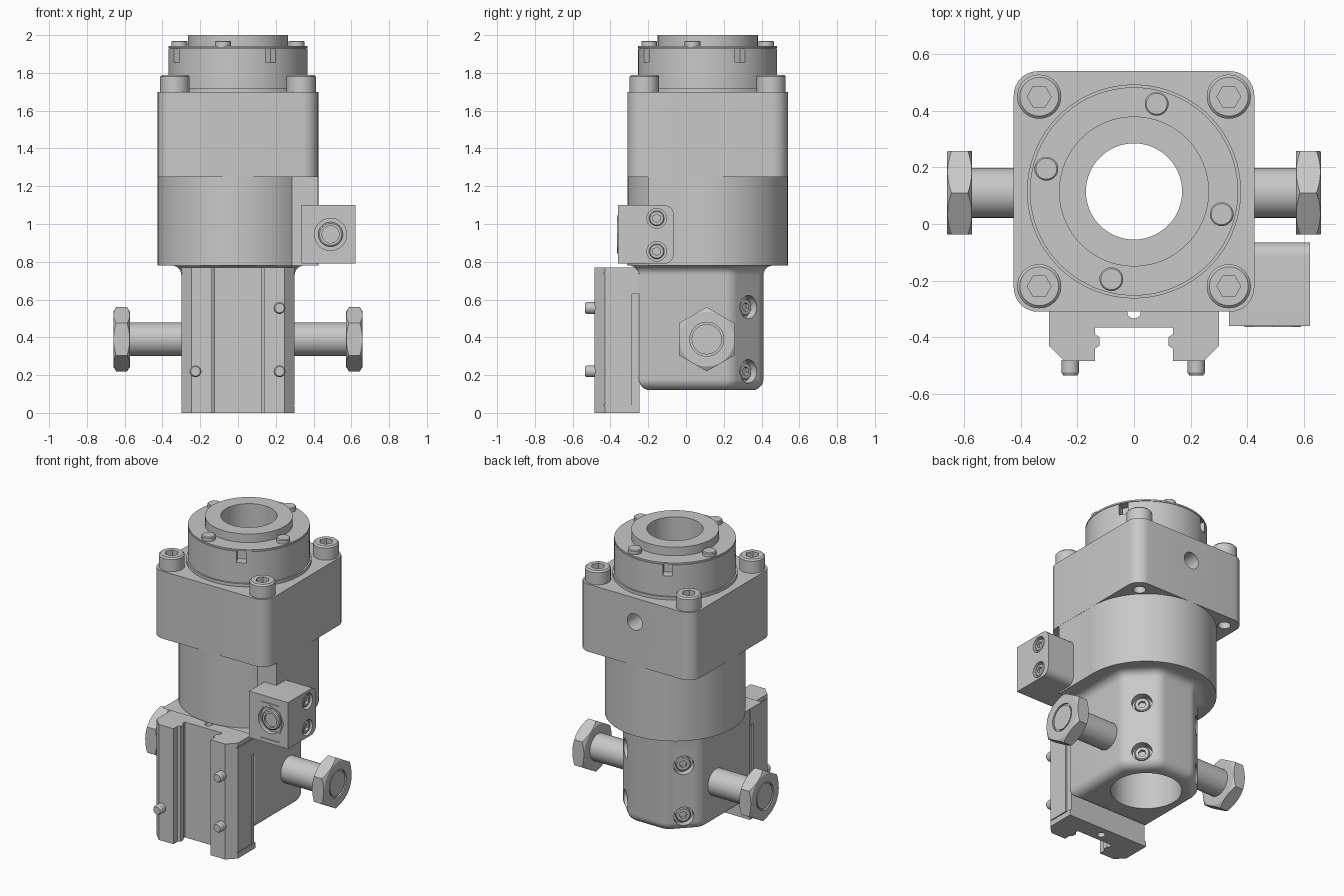
import bpy, bmesh, math
from mathutils import Vector, Matrix

if "Cube" in bpy.data.objects:
    bpy.data.objects.remove(bpy.data.objects["Cube"])

grey = bpy.data.materials.new("machined_grey")
grey.use_nodes = True
grey.diffuse_color = (0.58, 0.58, 0.58, 1)
grey.node_tree.nodes["Principled BSDF"].inputs["Base Color"].default_value = grey.diffuse_color

CY = 0.115                      # y of the main axis
UP, X, Y = Vector((0, 0, 1)), Vector((1, 0, 0)), Vector((0, 1, 0))


def loft(name, rings, at=(0, 0, 0), axis=UP):
    """Closed solid through rings of equal point count, local z turned to axis."""
    bm = bmesh.new()
    rows = [[bm.verts.new(p) for p in ring] for ring in rings]
    n = len(rows[0])
    for a, b in zip(rows, rows[1:]):
        for i in range(n):
            bm.faces.new((a[i], a[(i + 1) % n], b[(i + 1) % n], b[i]))
    bm.faces.new(rows[0])
    bm.faces.new(rows[-1])
    bmesh.ops.recalc_face_normals(bm, faces=bm.faces)
    turn = UP.rotation_difference(Vector(axis)).to_matrix().to_4x4()
    bm.transform(Matrix.Translation(at) @ turn)
    mesh = bpy.data.meshes.new(name)
    bm.to_mesh(mesh)
    bm.free()
    mesh.materials.append(grey)
    ob = bpy.data.objects.new(name, mesh)
    bpy.context.collection.objects.link(ob)
    return ob


def circle(r, z, n=64):
    return [(r * math.cos(2 * math.pi * i / n), r * math.sin(2 * math.pi * i / n), z) for i in range(n)]


def turned(name, profile, at, axis=UP, n=64):
    return loft(name, [circle(r, z, n) for r, z in profile], at, axis)


def rod(name, r, a, b, n=48):
    a, b = Vector(a), Vector(b)
    return turned(name, [(r, 0), (r, (b - a).length)], a, b - a, n)


def prism(name, pts, z0, z1):
    return loft(name, [[(x, y, z) for x, y in pts] for z in (z0, z1)])


def box(name, lo, hi):
    pts = [(lo[0], lo[1]), (hi[0], lo[1]), (hi[0], hi[1]), (lo[0], hi[1])]
    return prism(name, pts, lo[2], hi[2])


def rounded(corners, steps=8):
    """Outline from (x, y, radius) corners."""
    out, n = [], len(corners)
    for i, (x, y, r) in enumerate(corners):
        p = Vector((x, y, 0))
        if r == 0:
            out.append((x, y))
            continue
        u = (Vector((*corners[i - 1][:2], 0)) - p).normalized()
        v = (Vector((*corners[(i + 1) % n][:2], 0)) - p).normalized()
        half_angle = u.angle(v) / 2
        c = p + (u + v).normalized() * (r / math.sin(half_angle))
        d = r / math.tan(half_angle)
        a, b = (p + u * d - c).normalized(), (p + v * d - c).normalized()
        for k in range(steps + 1):
            q = c + a.slerp(b, k / steps) * r
            out.append((q.x, q.y))
    return out


def combine(ob, others, op='DIFFERENCE'):
    for other in others:
        m = ob.modifiers.new("bool", 'BOOLEAN')
        m.operation, m.object, m.solver = op, other, 'EXACT'
        bpy.context.view_layer.objects.active = ob
        bpy.ops.object.modifier_apply(modifier=m.name)
        bpy.data.objects.remove(other)
    return ob


def cap_screw(name, at, axis, r, h, socket):
    """Cylinder-head screw with a hexagonal socket; at is the seat of the head."""
    axis, at = Vector(axis).normalized(), Vector(at)
    e = r * 0.12
    head = turned(name, [(r, 0), (r, h - e), (r - e, h)], at, axis, 40)
    return combine(head, [rod("socket", socket, at + axis * h * 0.45, at + axis * h * 1.3, 6)])


# Lower body: chamfered back, rounded bottom, flared top
half = [(0.3, -0.25, 0.01), (0.3, 0.245, 0.09), (0.135, 0.41, 0.09)]
outline = rounded(half + [(-x, y, r) for x, y, r in reversed(half)])
arc = [i * math.pi / 12 for i in range(7)]
levels = [(-0.06 * (1 - math.sin(t)), 0.18 - 0.06 * math.cos(t)) for t in arc]
levels += [(0.05 * (1 - math.cos(t)), 0.73 + 0.05 * math.sin(t)) for t in arc]
body = loft("lower_body", [[(x * (1 + o / 0.3), 0.08 + (y - 0.08) * (1 + o / 0.33), z)
                            for x, y in outline] for o, z in levels])
combine(body, [turned("bore", [(0.215, 0), (0.215, 0.6), (0.17, 0.6), (0.17, 0.9)], (0, CY, 0.1))])

# Recessed screws on the two back chamfers
for s in (-1, 1):
    out = Vector((s, 1, 0)).normalized()
    for z in (0.22, 0.56):
        hub = Vector((0, CY, z))
        combine(body, [rod("counterbore", 0.062, hub + out * 0.255, hub + out * 0.5)])
        cap_screw("chamfer_screw", hub + out * 0.25, out, 0.046, 0.035, 0.024)

# Middle barrel with a flat pad for the connector
barrel = turned("barrel", [(0.425, 0.78), (0.425, 1.25)], (0, CY, 0), n=96)
pad = box("pad", (0.05, -0.2, 0.78), (0.424, CY, 1.25))
combine(barrel, [pad], 'UNION')
combine(barrel, [rod("bore", 0.17, (0, CY, 0.7), (0, CY, 1.3), 64)])

# Square head block
w = 0.425
block = prism("head_block", rounded([(sx * w, CY + sy * w, 0.085)
              for sx, sy in ((1, 1), (-1, 1), (-1, -1), (1, -1))]), 1.25, 1.7)
cuts = [rod("bore", 0.17, (0, CY, 1.2), (0, CY, 1.8), 64),
        rod("port", 0.055, (0, 0.4, 1.54), (0, 0.7, 1.54))]
for sx in (-1, 1):
    for sy in (-1, 1):
        x, y = sx * 0.335, CY + sy * 0.335
        cuts.append(rod("screw_hole", 0.038, (x, y, 1.2), (x, y, 1.5)))
        cap_screw("head_screw", (x, y, 1.7), UP, 0.078, 0.09, 0.042)
combine(block, cuts)

# Turret ring, lid and raised collar
turret = turned("turret", [(0.378, 1.7), (0.378, 1.72), (0.368, 1.72), (0.368, 1.93), (0.36, 1.93),
                           (0.36, 1.933), (0.368, 1.933), (0.368, 1.943), (0.265, 1.943),
                           (0.265, 2.0)], (0, CY, 0), n=96)
cuts = [rod("bore", 0.17, (0, CY, 1.6), (0, CY, 2.1), 64)]
for k in range(4):
    a = math.radians(28 + 90 * k)
    notch = box("notch", (0.31, -0.03, 1.855), (0.45, 0.03, 1.93))
    notch.data.transform(Matrix.Translation((0, CY, 0)) @ Matrix.Rotation(a, 4, 'Z'))
    cuts.append(notch)
    a = math.radians(75.5 + 90 * k)
    x, y = 0.32 * math.cos(a), CY + 0.32 * math.sin(a)
    turned("lid_stud", [(0.042, 1.94), (0.042, 1.965), (0.037, 1.97)], (x, y, 0), n=32)
combine(turret, cuts)

# Slotted mounting rail on the front
side = [(0.3, -0.245, 0), (0.3, -0.43, 0), (0.245, -0.485, 0), (0.137, -0.485, 0),
        (0.137, -0.44, 0), (0.122, -0.43, 0), (0.122, -0.4, 0), (0.137, -0.39, 0), (0.137, -0.365, 0)]
rail = prism("mounting_rail", rounded(side + [(-x, y, r) for x, y, r in reversed(side)]), 0, 0.77)
cuts = [rod("rail_hole", 0.024, (0, -0.31, -0.1), (0, -0.31, 0.9), 32)]
for s in (-1, 1):
    cuts.append(box("edge_relief", (s * 0.3 - 0.012, -0.285, 0.04), (s * 0.3 + 0.012, -0.2, 0.63)))
    for z in (0.036, 0.735):
        cuts.append(box("end_groove", (s * 0.3 - 0.006, -0.45, z), (s * 0.3 + 0.006, -0.2, z + 0.006)))
combine(rail, cuts)
for x, z in ((0.22, 0.555), (0.22, 0.22), (-0.225, 0.22)):
    turned("rail_pin", [(0.031, 0), (0.031, 0.045), (0.025, 0.055)], (x, -0.48, z), -Y, 32)

# Hex-headed side bolts
for s in (-1, 1):
    rod("side_shaft", 0.088, (s * 0.25, 0.11, 0.39), (s * 0.6, 0.11, 0.39))
    start, axis = Vector((s * 0.572, 0.11, 0.39)), X * s
    hexagon = rod("side_hex_head", 0.17, start, start + axis * 0.088, 6)
    combine(hexagon, [turned("chamfer", [(0.145, 0), (0.175, 0.018), (0.175, 0.07), (0.145, 0.088)],
                             start, axis)], 'INTERSECT')
    combine(hexagon, [rod("recess", 0.09, start + axis * 0.076, start + axis * 0.12)])
    rod("side_bolt_core", 0.08, start, start + axis * 0.086)

# Connector box with round socket and two side screws
pts = rounded([(-0.36, 0.79, 0), (-0.065, 0.79, 0.05), (-0.065, 1.1, 0.05), (-0.36, 1.1, 0)])
conn = loft("connector_box", [[(x, y, z) for y, z in pts] for x in (0.335, 0.622)])
cuts = [rod("socket_recess", 0.085, (0.49, -0.335, 0.945), (0.49, -0.4, 0.945))]
for z in (0.815, 1.055):
    cuts.append(box("slit", (0.42, -0.37, z), (0.56, -0.355, z + 0.006)))
for z in (0.855, 1.03):
    cuts.append(rod("counterbore", 0.052, (0.59, -0.155, z), (0.7, -0.155, z)))
    cap_screw("connector_screw", (0.588, -0.155, z), X, 0.04, 0.028, 0.022)
combine(conn, cuts)
plug = turned("connector_plug", [(0.065, 0), (0.065, 0.022), (0.058, 0.027)], (0.49, -0.33, 0.945), -Y)
combine(plug, [rod("plug_recess", 0.045, (0.49, -0.345, 0.945), (0.49, -0.4, 0.945))])
collar = turned("connector_collar", [(0.1, 0), (0.1, 0.006)], (0.49, -0.358, 0.945), -Y, 8)
combine(collar, [rod("collar_hole", 0.085, (0.49, -0.3, 0.945), (0.49, -0.4, 0.945))])

# Smooth shading with sharp edges kept
bpy.ops.object.select_all(action='DESELECT')
for ob in bpy.context.collection.objects:
    if ob.type == 'MESH':
        ob.select_set(True)
        bpy.context.view_layer.objects.active = ob
bpy.ops.object.shade_smooth_by_angle(angle=math.radians(30))
